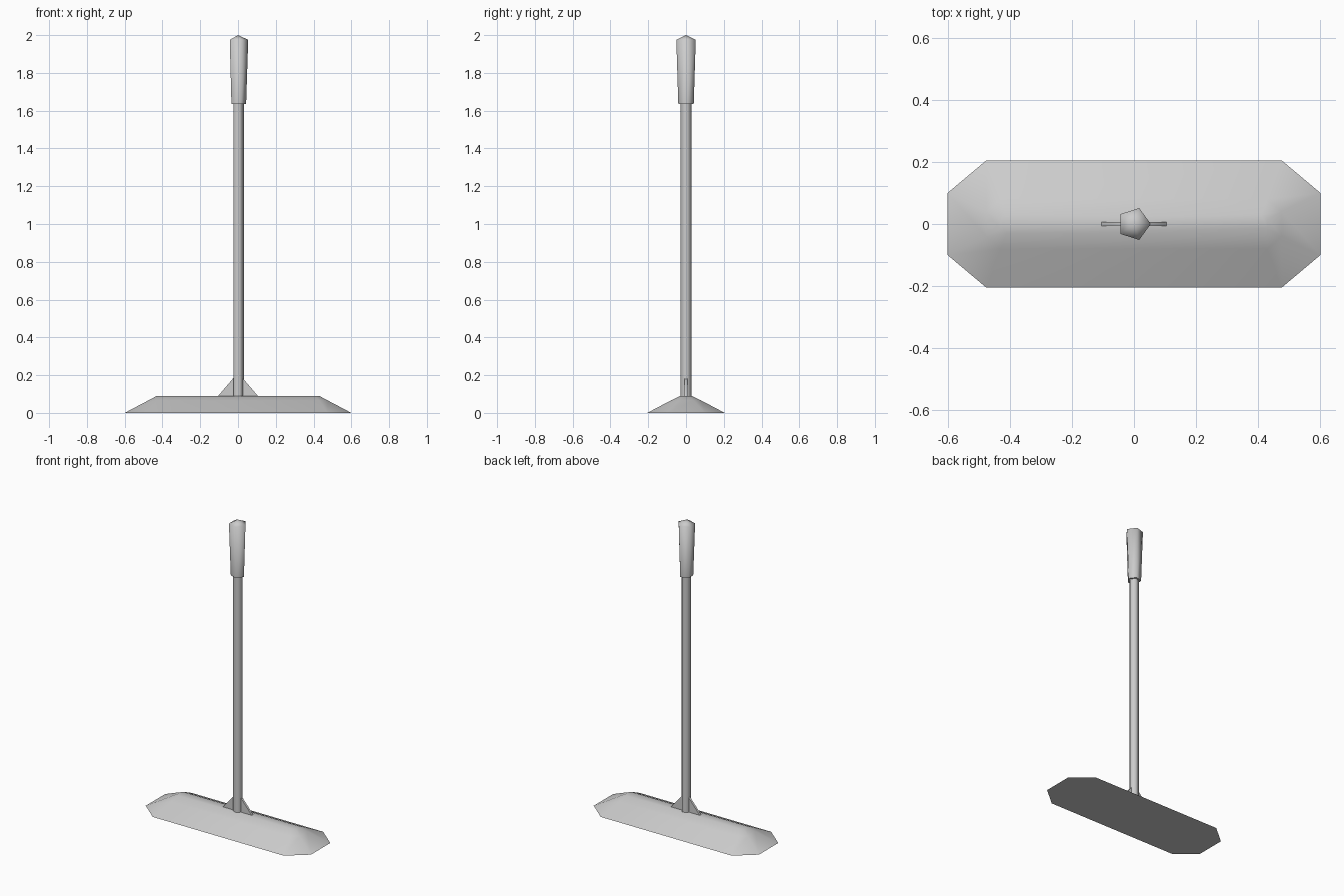
import bpy, bmesh, math

cube = bpy.data.objects.get("Cube")
if cube:
    bpy.data.objects.remove(cube, do_unlink=True)

grey = bpy.data.materials.new("plain_grey")
grey.use_nodes = True
colour = (0.6, 0.6, 0.6, 1)
grey.diffuse_color = colour
grey.node_tree.nodes["Principled BSDF"].inputs["Base Color"].default_value = colour


def loft(name, rings, tip=None):
    """Skin a stack of rings, capping the bottom and closing the top flat or to a tip."""
    bm = bmesh.new()
    loops = [[bm.verts.new(p) for p in ring] for ring in rings]
    n = len(loops[0])
    bm.faces.new(loops[0][::-1])
    for low, high in zip(loops, loops[1:]):
        for i in range(n):
            j = (i + 1) % n
            bm.faces.new((low[i], low[j], high[j], high[i]))
    if tip:
        peak = bm.verts.new(tip)
        for i in range(n):
            bm.faces.new((loops[-1][i], loops[-1][(i + 1) % n], peak))
    else:
        bm.faces.new(loops[-1])
    bmesh.ops.recalc_face_normals(bm, faces=bm.faces)
    mesh = bpy.data.meshes.new(name)
    bm.to_mesh(mesh)
    bm.free()
    mesh.materials.append(grey)
    obj = bpy.data.objects.new(name, mesh)
    bpy.context.collection.objects.link(obj)
    bpy.ops.object.select_all(action="DESELECT")
    obj.select_set(True)
    bpy.context.view_layer.objects.active = obj
    bpy.ops.object.shade_smooth_by_angle(angle=math.radians(80))
    return obj


def octagon(x_end, y_end, x_side, y_side, z):
    """Long octagon: short end edges at x_end, long edges at y_side."""
    quarter = [(x_end, y_end), (x_side, y_side)]
    half = quarter + [(-x, y) for x, y in quarter[::-1]]
    return [(x, y, z) for x, y in half + [(-x, -y) for x, y in half]]


def pentagon(r, z):
    return [(r * math.cos(a), r * math.sin(a), z)
            for a in (math.tau * i / 5 for i in range(5))]


# Wide sloping head with a softened ridge
head = loft("mop_head", [
    octagon(0.6, 0.1, 0.475, 0.205, 0),
    octagon(0.475, 0.04, 0.43, 0.08, 0.066),
    octagon(0.43, 0.015, 0.41, 0.03, 0.09),
])
for edge in head.data.edges:
    if all(head.data.vertices[v].co.z < 0.001 for v in edge.vertices):
        edge.use_edge_sharp = True

# Five-sided pole and flared grip
loft("pole", [pentagon(0.031, 0.085), pentagon(0.031, 1.66)])
loft("grip", [pentagon(0.043, 1.635), pentagon(0.054, 1.975)], tip=(0, 0, 2))

# Triangular braces on both sides of the pole
for side, label in ((1, "left"), (-1, "right")):
    loft(label + "_brace", [
        [(side * x, y, z) for x, z in ((0, 0.085), (0.105, 0.09), (0.02, 0.19), (0, 0.19))]
        for y in (-0.007, 0.007)
    ])
